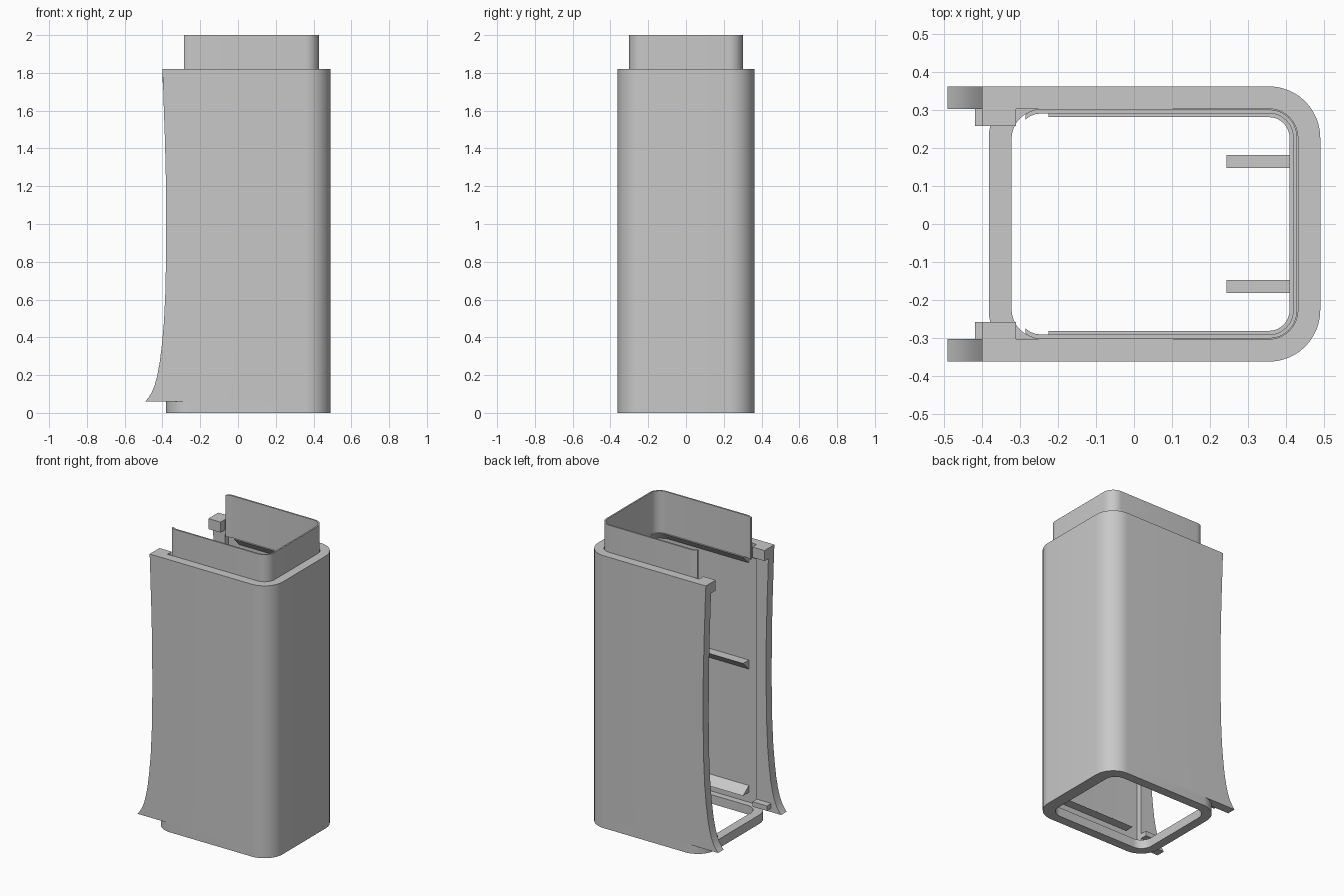
import bpy, bmesh, math

cube = bpy.data.objects.get("Cube")
if cube:
    bpy.data.objects.remove(cube, do_unlink=True)

GREY = (0.58, 0.58, 0.58, 1)
mat = bpy.data.materials.new("plain grey")
mat.use_nodes = True
mat.diffuse_color = GREY
mat.node_tree.nodes["Principled BSDF"].inputs["Base Color"].default_value = GREY


def loft(name, loops, wrap=False):
    """Skin equal-length closed loops; cap the ends, or join last to first."""
    bm = bmesh.new()
    rows = [[bm.verts.new(p) for p in loop] for loop in loops]
    n = len(rows[0])
    pairs = list(zip(rows, rows[1:])) + ([(rows[-1], rows[0])] if wrap else [])
    for a, b in pairs:
        for i in range(n):
            j = (i + 1) % n
            bm.faces.new((a[i], a[j], b[j], b[i]))
    if not wrap:
        bm.faces.new(rows[0][::-1])
        bm.faces.new(rows[-1])
    bmesh.ops.recalc_face_normals(bm, faces=bm.faces)
    mesh = bpy.data.meshes.new(name)
    bm.to_mesh(mesh)
    bm.free()
    mesh.materials.append(mat)
    obj = bpy.data.objects.new(name, mesh)
    bpy.context.collection.objects.link(obj)
    bpy.ops.object.select_all(action='DESELECT')
    obj.select_set(True)
    bpy.context.view_layer.objects.active = obj
    bpy.ops.object.shade_smooth_by_angle(angle=math.radians(30))
    return obj


def box(name, x, y, z):
    base = [(x[0], y[0]), (x[1], y[0]), (x[1], y[1]), (x[0], y[1])]
    return loft(name, [[(px, py, h) for px, py in base] for h in z])


def arc(cx, cy, r, start, steps=12):
    return [(cx + r * math.cos(a), cy + r * math.sin(a))
            for a in (start + math.pi / 2 * i / steps for i in range(steps + 1))]


X, Y, R = .49, .362, .135      # outer size and corner radius of the shell


def u_path(tail, inset):
    """Open path round the closed side, tail points listed from the open end."""
    x, y, r = X - inset, Y - inset, R - inset
    low = [(px, -py) for px, py in tail]
    return (low + arc(x - r, r - y, r, -math.pi / 2)
            + arc(x - r, y - r, r, 0) + list(tail)[::-1])


def u_loop(outer, inner, z):
    return [(px, py, z) for px, py in u_path(*outer) + u_path(*inner)[::-1]]


# Main shell: thin walls, thick posts at the flared open edges, thick top rim
THIN, THICK, POST_X = .02, .059, -.31
EDGE = [(.06, -.491), (.08, -.474), (.11, -.456), (.15, -.44), (.2, -.427),
        (.27, -.414), (.36, -.403), (.48, -.392), (.65, -.384), (.9, -.38),
        (1.2, -.381), (1.45, -.387), (1.65, -.394), (1.72, -.396)]
TOP = [(1.72, -.396), (1.82, -.4)]
loops = []
for rows, wall in ((EDGE, THIN), (TOP, THICK)):
    for z, xe in rows:
        post = [(xe, Y - THICK), (POST_X, Y - THICK), (POST_X + .001, Y - wall)]
        loops.append(u_loop(([(xe, Y)], 0), (post, wall), z))
loft("shell_walls", loops)


# Base ring closing the foot
def ring_loop(x0, x1, y, r, z):
    pts = (arc(x1 - r, r - y, r, -math.pi / 2) + arc(x1 - r, y - r, r, 0)
           + arc(x0 + r, y - r, r, math.pi / 2) + arc(x0 + r, r - y, r, math.pi))
    return [(px, py, z) for px, py in pts]


outer = (-.382, X, Y, R)
inner = (-.322, .41, .30, .076)
loft("base_ring", [ring_loop(*outer, 0), ring_loop(*outer, .06),
                   ring_loop(*inner, .06), ring_loop(*inner, 0)], wrap=True)

# Thin collar with curled ends
curl_out = [(-.285, .288), (-.275, .295), (-.26, .301), (-.24, .303)]
curl_in = [(-.285, .275), (-.275, .283), (-.26, .289), (-.24, .291)]
loft("collar", [u_loop((curl_out, .061), (curl_in, .071), z) for z in (1.72, 2)])

# Lip under the collar, sloping back to the wall
LIP_X = -.225
loft("collar_lip", [u_loop(([(LIP_X, Y - .015)], .015), ([(LIP_X, Y - inset)], inset), z)
                    for z, inset in ((1.66, .022), (1.72, .081))])

# Parts repeated on both sides
for tag, s in (("back", 1), ("front", -1)):
    y = (s * .258, s * .31)
    box(tag + "_top_block", (-.4, POST_X), y, (1.75, 1.82))
    box(tag + "_foot_lip", (-.418, POST_X), y, (.085, .118))
    # Wedge ledges along the inside of the side walls
    for name, wedge in (("upper", ((.347, 1.01), (.281, 1.01), (.347, .944))),
                        ("lower", ((.347, .175), (.281, .125), (.347, .125)))):
        loft(f"{tag}_{name}_ledge",
             [[(x, s * py, pz) for py, pz in wedge] for x in (LIP_X, .36)])
    # Bracket arms on the closed wall
    bracket = ((.475, 1.01), (.243, 1.01), (.475, .85))
    loft(tag + "_bracket_arm",
         [[(px, s * py, pz) for px, pz in bracket] for py in (.147, .181)])
